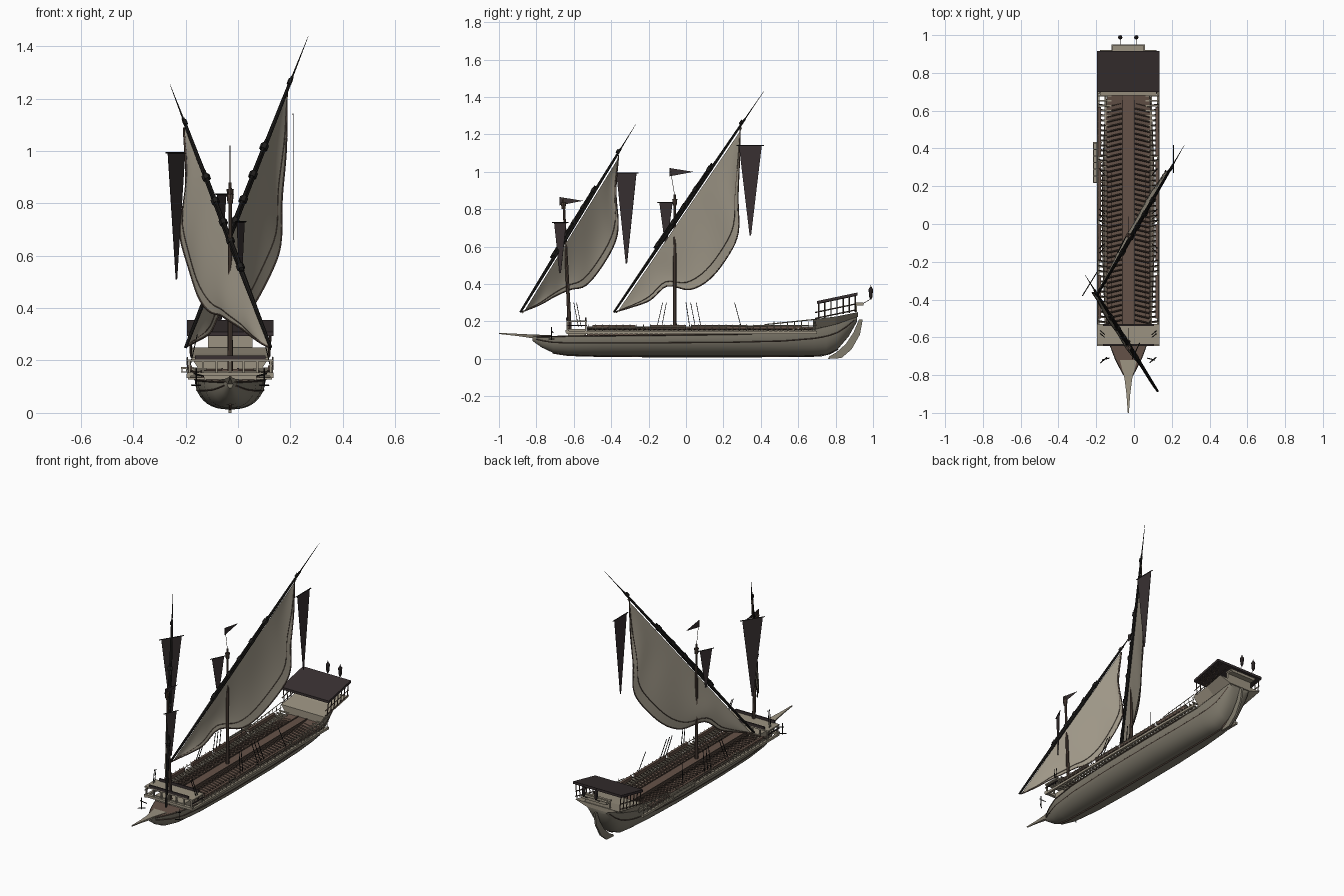
import bpy, bmesh, math
from mathutils import Vector, Matrix

cube = bpy.data.objects.get("Cube")
if cube:
    bpy.data.objects.remove(cube)

C = -0.03  # centreline of the ship


def material(name, rgb):
    m = bpy.data.materials.new(name)
    m.use_nodes = True
    m.diffuse_color = (*rgb, 1)
    m.node_tree.nodes["Principled BSDF"].inputs["Base Color"].default_value = (*rgb, 1)
    return m


CANVAS = material("canvas", (0.34, 0.305, 0.24))
HULL = material("weathered_hull", (0.22, 0.2, 0.155))
PALE = material("pale_wood", (0.33, 0.29, 0.22))
DECK = material("brown_deck", (0.13, 0.085, 0.065))
MAST = material("mast_wood", (0.08, 0.055, 0.042))
CLOTH = material("dark_cloth", (0.04, 0.03, 0.031))
TAR = material("tarred_black", (0.013, 0.012, 0.011))


class Part:
    """Collects simple shapes into one object."""

    def __init__(self, name, mat, dx=C):
        self.bm, self.name, self.mat, self.dx = bmesh.new(), name, mat, dx

    def box(self, x0, x1, y0, y1, z0, z1):
        m = Matrix.Translation(((x0 + x1) / 2, (y0 + y1) / 2, (z0 + z1) / 2))
        m = m @ Matrix.Diagonal((x1 - x0, y1 - y0, z1 - z0, 1))
        bmesh.ops.create_cube(self.bm, size=1, matrix=m)

    def rod(self, a, b, r0, r1=None, n=6):
        a, b = Vector(a), Vector(b)
        d = b - a
        m = Matrix.Translation((a + b) / 2) @ d.to_track_quat('Z', 'Y').to_matrix().to_4x4()
        bmesh.ops.create_cone(self.bm, cap_ends=True, segments=n, radius1=r0,
                              radius2=r0 if r1 is None else r1, depth=d.length, matrix=m)

    def loft(self, rings, closed=True, caps=True):
        rows = [[self.bm.verts.new(p) for p in r] for r in rings]
        n = len(rows[0])
        for a, b in zip(rows, rows[1:]):
            for i in range(n if closed else n - 1):
                j = (i + 1) % n
                self.bm.faces.new((a[i], a[j], b[j], b[i]))
        if closed and caps:
            self.bm.faces.new(rows[0])
            self.bm.faces.new(rows[-1])

    def done(self, smooth=False, normals=True):
        if normals:
            bmesh.ops.recalc_face_normals(self.bm, faces=self.bm.faces)
        me = bpy.data.meshes.new(self.name)
        self.bm.to_mesh(me)
        self.bm.free()
        me.materials.append(self.mat)
        ob = bpy.data.objects.new(self.name, me)
        bpy.context.collection.objects.link(ob)
        ob.location.x = self.dx
        if smooth:
            bpy.ops.object.select_all(action='DESELECT')
            ob.select_set(True)
            bpy.context.view_layer.objects.active = ob
            bpy.ops.object.shade_smooth_by_angle(angle=math.radians(40))
        return ob


def steps(a, b, n):
    return [a + (b - a) * i / (n - 1) for i in range(n)]


# Hull stations: y, half width, bottom, top
ST = [(-.82, .012, .095, .118), (-.77, .04, .06, .12), (-.71, .07, .032, .122), (-.63, .1, .02, .125),
      (-.45, .124, .015, .127), (-.15, .135, .013, .13), (.25, .135, .013, .135), (.52, .125, .014, .145),
      (.68, .112, .016, .165), (.75, .104, .02, .18), (.81, .095, .05, .195), (.87, .085, .12, .215), (.915, .075, .2, .235)]


def station(y):
    for a, b in zip(ST, ST[1:]):
        if y <= b[0]:
            t = (y - a[0]) / (b[0] - a[0])
            return [p + (q - p) * t for p, q in zip(a, b)]
    return ST[-1]


def section(s, n=20):
    y, w, zb, zt = s
    ring = []
    for a in steps(-math.pi / 2, math.pi / 2, n + 1):
        ring.append((w * math.copysign(abs(math.sin(a)) ** .8, a), y, zb + (zt - zb) * (1 - math.cos(a))))
    return ring


p = Part("hull", HULL)
p.loft([section(s) for s in ST])
p.done(True)

p = Part("main_deck", DECK)
p.loft([[(-s[1] * .97, s[0], s[3] + .002), (s[1] * .97, s[0], s[3] + .002)] for s in ST], closed=False)
p.done()

# Planking strakes and keel follow the hull
wales, keel = Part("hull_wales", MAST), Part("keel", DECK)
ys = steps(-.8, .9, 40)
for y0, y1 in zip(ys, ys[1:]):
    a, b = station(y0), station(y1)
    for s in (-1, 1):
        for f in (.97, .62):
            k = (1 - (1 - f) ** 2) ** .4
            wales.rod(*[(s * q[1] * k, q[0], q[2] + (q[3] - q[2]) * f) for q in (a, b)], .0035, n=4)
    if -.74 < y0 < .8:
        keel.rod((0, y0, a[2]), (0, y1, b[2]), .005, n=4)
wales.done()
keel.done()

p = Part("bow_spur", PALE)
p.loft([[(w * sx, y, z + h * sz) for sx, sz in ((-1, 1), (1, 1), (.5, -1), (-.5, -1))]
        for y, w, z, h in ((-1, .003, .136, .003), (-.9, .01, .128, .006), (-.82, .02, .12, .01), (-.72, .045, .115, .012))])
p.done()

# Rudder blade
blade = [(.945, .21), (.93, .13), (.885, .05), (.83, .004), (.76, 0), (.765, .012), (.805, .035), (.855, .08), (.895, .14), (.925, .21)]
p = Part("rudder", HULL)
p.loft([[(x, y, z) for y, z in blade] for x in (-.006, .006)])
p.done()

# Outrigger frame, benches, rails
frame, benches = Part("outrigger_frame", PALE), Part("rowing_benches", MAST)
rails, rolls = Part("side_rails", PALE), Part("rail_covers", DECK)
for s in (-1, 1):
    def sbox(part, x0, x1, *r):
        part.box(min(s * x0, s * x1), max(s * x0, s * x1), *r)
    sbox(frame, .152, .166, -.64, .7, .134, .148)
    sbox(frame, .118, .126, -.53, .68, .146, .154)
    for y in steps(-.52, .68, 46):
        zt = station(y)[3]
        sbox(frame, .09, .16, y - .004, y + .004, zt + .001, zt + .009)
        if y < .64:
            benches.rod((s * .035, y + .012, .158), (s * .112, y - .006, .158), .0045, n=4)
            benches.rod((s * .11, y, .15), (s * .158, y + .008, .162), .003, n=4)
    for y in steps(-.52, .69, 34):
        rails.rod((s * .16, y, .14), (s * .163, y, .183 if y < .45 else .2), .0022, n=4)
    rails.rod((s * .163, -.53, .165), (s * .163, .7, .18), .0025, n=4)
    rails.rod((s * .163, .42, .183), (s * .163, .7, .212), .003, n=4)
    for y0, y1 in ((-.5, -.27), (-.19, 0), (.03, .33), (.36, .62)):
        sbox(rolls, .145, .16, y0, y1, .16, .18)
    sbox(rolls, .09, .112, -.5, .62, .136, .146)
for q in (frame, benches, rails, rolls):
    q.done()

p = Part("centre_gangway", DECK)
p.box(-.028, .028, -.53, .68, .12, .168)
p.done()
p = Part("gangway_edges", MAST)
for s in (-1, 1):
    p.box(s * .03 - .003, s * .03 + .003, -.53, .68, .14, .172)
p.done()

# Boarding frame hung outside the rail
p = Part("boarding_frame", PALE)
for x in (-.184, -.166):
    p.box(x - .002, x + .002, .22, .43, .155, .175)
for y in steps(.22, .43, 7):
    p.box(-.187, -.14, y - .003, y + .003, .168, .175)
p.box(-.187, -.162, .22, .43, .155, .158)
p.done()

# Fighting platform at the bow
p = Part("bow_platform", PALE)
p.box(-.165, .165, -.64, -.53, .196, .204)
p.box(-.165, .165, -.645, -.625, .14, .155)
p.box(-.1, .1, -.63, -.535, .12, .16)
for x in steps(-.155, .155, 7):
    for y in (-.635, -.535):
        p.box(x - .004, x + .004, y - .004, y + .004, .14, .197)
p.done()
p = Part("bow_platform_trim", CLOTH)
for y in (-.638, -.535):
    p.box(-.135, .135, y - .004, y + .004, .204, .22)
for x in (-.162, .162):
    p.box(x - .003, x + .003, -.64, -.53, .176, .182)
p.done()

# Stern cabin, posts and sloping canopy
p = Part("stern_cabin", PALE)
p.loft([[(-w, y, zb), (-.15, y, zt), (.15, y, zt), (w, y, zb)]
        for y, w, zb, zt in ((.68, .112, .155, .212), (.8, .1, .185, .226), (.92, .075, .225, .25))])
p.box(-.085, .085, .9, .915, .25, .3)
p.box(-.085, .085, .9, .95, .285, .293)
for x in (-.085, .085):
    p.box(x - .004, x + .004, .9, .95, .293, .302)
p.box(-.085, .085, .944, .95, .293, .302)
p.done()


def slope(y, z):
    return z + (y - .7) * .21


p = Part("canopy_posts", MAST)
for s in (-1, 1):
    for y in steps(.71, .905, 7):
        p.rod((s * .148, y, slope(y, .21)), (s * .156, y, slope(y, .3)), .0035, n=4)
    for z in (.218, .25):
        p.rod((s * .15, .69, slope(.69, z)), (s * .153, .91, slope(.91, z)), .0035, n=4)
for x in steps(-.13, .13, 6):
    p.rod((x, .705, slope(.705, .295)), (x, .91, slope(.91, .295)), .003, n=4)
p.done()
p = Part("stern_canopy", CLOTH)
p.loft([[(-.165, y, slope(y, .294)), (-.165, y, slope(y, .309)), (.165, y, slope(y, .309)), (.165, y, slope(y, .294))]
        for y in (.7, .917)])
p.done()

lanterns = Part("stern_lanterns", CLOTH)
for x in (-.043, .042):
    for z0, z1, r0, r1 in ((.318, .332, .003, .009), (.332, .372, .009, .012), (.372, .385, .012, .004), (.385, .395, .003, .001)):
        lanterns.rod((x, .988, z0), (x, .988, z1), r0, r1, 8)
    lanterns.rod((x, .945, .295), (x, .988, .32), .0015, n=4)
lanterns.done()

# Masts with top cages and staffs
p = Part("masts", MAST)
for base, top in (((0, -.06, .12), (0, -.06, .88)), ((0, -.62, .12), (0, -.655, .86))):
    p.rod(base, top, .011, .006, 8)
    t = Vector(top)
    p.rod(t - Vector((0, 0, .06)), t - Vector((0, 0, .025)), .01, .014, 8)
p.rod((0, -.06, .87), (0, -.085, 1.02), .0015, n=4)
p.done()

# Lateen yards: lower end to fine upper tip
MAIN = (Vector((-.2, -.385, .25)), Vector((.268, .42, 1.437)))
FORE = (Vector((.125, -.885, .25)), Vector((-.26, -.268, 1.255)))
p = Part("yards", TAR, 0)
for a, b in (MAIN, FORE):
    for t0, t1, r0, r1 in ((0, .4, .006, .011), (.4, .87, .011, .006), (.85, 1, .004, .0006)):
        p.rod(a.lerp(b, t0), a.lerp(b, t1), r0, r1, 8)
    off = Vector((0, -.008, .01))
    p.rod(a.lerp(b, .28) + off, a.lerp(b, .66) + off, .008, .006, 8)
    for t in (.3, .4, .47, .55, .64, .85):
        p.rod(a.lerp(b, t - .008) + off / 2, a.lerp(b, t + .008) + off / 2, .016 if t < .8 else .009)
p.done(True)


def along(pts, t):
    f = t * (len(pts) - 1)
    i = min(int(f), len(pts) - 2)
    q = [pts[max(0, min(len(pts) - 1, i + k))] for k in (-1, 0, 1, 2)]
    u = f - i
    return [.5 * (2 * b + (c - a) * u + (2 * a - 5 * b + 4 * c - d) * u * u + (3 * b - a - 3 * c + d) * u ** 3)
            for a, b, c, d in zip(*q)]


def sail(name, yard, edge, belly):
    """Cloth between the yard and a free edge given in y, z."""
    a, b = yard
    d = b - a
    cloth, rope = Part(name, CANVAS, 0), Part(name + "_edge_rope", MAST, 0)
    rows = []
    for s in steps(0, 1, 41):
        top = a.lerp(b, .005 + .835 * s) + Vector((0, .01, -.012))
        y, z = along(edge, s)
        low = Vector((a.x + d.x * (y - a.y) / d.y, y, z))
        row = []
        for t in steps(0, 1, 15):
            q = top.lerp(low, t)
            q.x += belly * math.sin(math.pi * s) * math.sin(2.2 * t) + .004 * t * math.sin(26 * s + 4 * t)
            row.append(q)
        rows.append(row)
    cloth.loft(rows, closed=False)
    for r0, r1 in zip(rows, rows[1:]):
        rope.rod(r0[-1], r1[-1], .0035, n=5)
        rope.rod(r0[-3], r1[-3], .002, n=4)
    cloth.done(True, False)
    rope.done()


sail("main_sail", MAIN, [(-.38, .25), (-.28, .28), (-.19, .315), (-.1, .39), (.02, .37), (.13, .43), (.23, .56), (.28, .68), (.278, .85), (.285, 1.05), (.29, 1.24)], -.03)
sail("fore_sail", FORE, [(-.88, .25), (-.78, .29), (-.7, .335), (-.62, .37), (-.54, .39), (-.46, .48), (-.385, .61), (-.363, .72), (-.375, .9), (-.36, 1.09)], -.03)

# Hanging pennants with cross bars, and mast flags
p, bars = Part("pennants", CLOTH, 0), Part("pennant_bars", TAR, 0)
for a, b, tip in (((.21, .283, 1.14), (.21, .405, 1.14), .66), ((-.268, -.372, .993), (-.202, -.265, .993), .51),
                  ((-.005, -.705, .73), (.025, -.64, .73), .46), ((-.08, -.142, .835), (-.045, -.072, .835), .6)):
    a, b = Vector(a), Vector(b)
    foot = (a + b) / 2
    foot.z = tip
    e = (b - a).normalized()
    n = e.cross(Vector((0, 0, 1))) * .001
    p.loft([[a + k, b + k, foot + e * .004 + k, foot - e * .004 + k] for k in (-n, n)])
    bars.rod(a - e * .012, b + e * .012, .003)
for y, z, tip in ((-.087, 1.0, .04), (-.675, .845, -.55)):
    p.loft([[(x, y, z - .024), (x, y, z + .02), (x, tip, z)] for x in (C - .001, C + .001)])
p.done()
bars.done()

# Shroud tackles, stern stay and anchors
p = Part("rigging", TAR)
for s in (-1, 1):
    for y, lean in ((-.155, .03), (-.13, .025), (.02, -.02), (.05, -.025), (.08, -.025), (-.575, -.025), (-.56, -.025), (.295, -.035)):
        p.rod((s * .155, y, .17), (s * .125, y + lean, .3), .0022, n=4)
    p.rod((s * .1, -.71, .14), (s * .14, -.72, .15), .003, n=4)
    p.rod((s * .13, -.72, .17), (s * .13, -.72, .1), .003, n=4)
    p.rod((s * .13 - .018, -.735, .106), (s * .13 + .018, -.705, .106), .003, n=4)
p.done()
